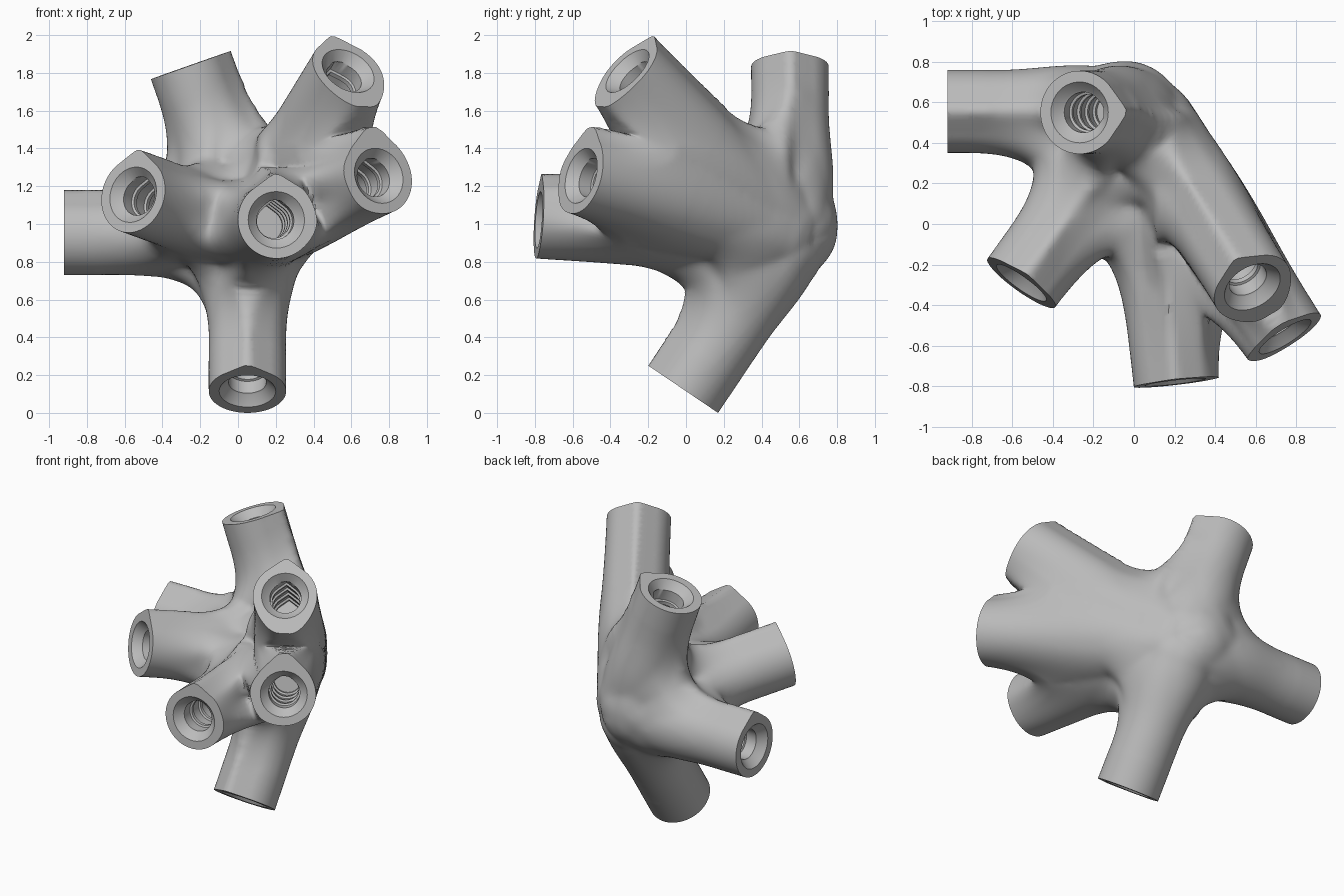
import bpy, bmesh, math
from mathutils import Vector

cube = bpy.data.objects.get("Cube")
if cube:
    bpy.data.objects.remove(cube, do_unlink=True)

HUB = Vector((0.05, 0.555, 0.935))
R = 0.205                    # socket outer radius
TIP = math.radians(37)       # half angle of the teardrop ridge
ROUND = 0.015                # softness of the ridge
START = 0.12                 # where each socket begins, measured from the hub
BLEND = 0.4                  # fillet size between sockets
CORE = Vector((-0.1, 0.0, 0.06))   # swollen centre, relative to the hub
CORE_R = 0.245

# Centre of each socket mouth; every axis runs back to the hub
MOUTHS = [(-0.92, 0.555, 0.935), (-0.268, 0.55, 1.835), (0.583, -0.31, 1.81),
          (0.745, -0.555, 1.255), (0.203, -0.78, 1.022), (-0.555, -0.29, 1.155),
          (0.05, 0.0, 0.115)]


def make_arm(mouth):
    axis = Vector(mouth) - HUB
    length = axis.length
    axis.normalize()
    up = (Vector((0, 0, 1)) - axis * axis.z).normalized()
    return axis, up, axis.cross(up), length


ARMS = [make_arm(m) for m in MOUTHS]


def add_lathe(bm, arm, profile, sides=40):
    """Closed solid along an arm; profile rows are (distance, radius, pointed)."""
    axis, up, side, _ = arm
    rings = []
    for t, r, pointed in profile:
        ring = []
        for i in range(sides):
            a = 2 * math.pi * i / sides
            off = min(a, 2 * math.pi - a)
            rad = r / math.cos(TIP - off) if pointed and off < TIP else r
            ring.append(bm.verts.new(HUB + axis * t + (up * math.cos(a) + side * math.sin(a)) * rad))
        rings.append(ring)
    for lo, hi in zip(rings, rings[1:]):
        for i in range(sides):
            j = (i + 1) % sides
            bm.faces.new((lo[i], lo[j], hi[j], hi[i]))
    bm.faces.new(rings[0][::-1])
    bm.faces.new(rings[-1])


def to_object(bm, name):
    bmesh.ops.recalc_face_normals(bm, faces=bm.faces[:])
    mesh = bpy.data.meshes.new(name)
    bm.to_mesh(mesh)
    bm.free()
    obj = bpy.data.objects.new(name, mesh)
    bpy.context.collection.objects.link(obj)
    return obj


def bake(obj):
    """Replace the mesh with its modified result."""
    bpy.context.view_layer.update()
    graph = bpy.context.evaluated_depsgraph_get()
    mesh = bpy.data.meshes.new_from_object(obj.evaluated_get(graph))
    obj.modifiers.clear()
    obj.data = mesh


def arm_field(p, arm):
    """Distance and outward direction for one teardrop socket."""
    axis, up, side, _ = arm
    t = p.dot(axis)
    q = p - axis * max(t, START)
    size = max(q.length, 1e-5)
    tip = TIP * min(max((t - START) / 0.3, 0.0), 1.0)
    u = q.dot(up)
    if t > START and u > size * math.cos(tip):
        s = q.dot(side)
        soft = math.hypot(s, ROUND)
        n = up * math.cos(tip) + side * (math.sin(tip) * s / soft)
        return u * math.cos(tip) + soft * math.sin(tip) - R, n
    return size - R, q / size


def body_field(p):
    """Filleted union of core and sockets; fillets tighten in narrow forks."""
    c = p - CORE
    parts = [arm_field(p, arm) for arm in ARMS] + [(c.length - CORE_R, c.normalized())]
    near = sorted(parts, key=lambda f: f[0])[:4]
    best, grad = near[0]
    for i in range(len(near)):
        for a, ga in near[:i]:
            b, gb = near[i]
            h = BLEND - (b - a)
            if h > 0:
                facing = ga.dot(gb)
                fill = 1 - facing if facing > 0 else 1 + facing ** 3
                f = a - h * h / (4 * BLEND) * fill
                if f < best:
                    w = h / (2 * BLEND)
                    best, grad = f, ga * (1 - w) + gb * w
    if grad.length < 0.2:
        return best, None
    return best, grad.normalized()


# Rough body: flared tubes fused by a voxel remesh
bm = bmesh.new()
for arm in ARMS:
    add_lathe(bm, arm, [(0, 0.3, False), (arm[3] + 0.13, 0.22, False)], 24)
body = to_object(bm, "hub_connector")
remesh = body.modifiers.new("fuse", 'REMESH')
remesh.mode = 'VOXEL'
remesh.voxel_size = 0.026
bake(body)

# Settle the rough body onto the filleted shape
bm = bmesh.new()
bm.from_mesh(body.data)
for step in range(6):
    for v in bm.verts:
        p = v.co - HUB
        if any(p.dot(a[0]) > a[3] + 0.06 and (p - a[0] * p.dot(a[0])).length < 0.32 for a in ARMS):
            continue
        f, g = body_field(p)
        if g:
            v.co -= g * max(-0.08, min(0.08, f))
    if step < 5:
        bmesh.ops.smooth_vert(bm, verts=bm.verts[:], factor=0.5,
                              use_axis_x=True, use_axis_y=True, use_axis_z=True)
# Relax the creases where three fillets meet near the hub
core = [v for v in bm.verts if (v.co - HUB).length < 0.8]
for step in range(4):
    bmesh.ops.smooth_vert(bm, verts=core, factor=0.5,
                          use_axis_x=True, use_axis_y=True, use_axis_z=True)
bm.to_mesh(body.data)
bm.free()

# Cutter: trims each mouth flat, then sinks a countersink and a ribbed bore
bm = bmesh.new()
for arm in ARMS:
    end = arm[3]
    profile = [(end + 0.3, 0.38, False), (end, 0.38, False),
               (end, 0.15, False), (end - 0.05, 0.108, False)]
    t = end - 0.05
    for k in range(4):
        profile += [(t - 0.005, 0.1, True), (t - 0.08, 0.1, True),
                    (t - 0.085, 0.088, True), (t - 0.11, 0.088, True)]
        t -= 0.115
    add_lathe(bm, arm, profile)
cutter = to_object(bm, "socket_cutter")
cutter.hide_render = True
cut = body.modifiers.new("sockets", 'BOOLEAN')
cut.operation = 'DIFFERENCE'
cut.solver = 'EXACT'
cut.object = cutter
bake(body)
bpy.data.objects.remove(cutter, do_unlink=True)

# Plain grey material
grey = bpy.data.materials.new("plain grey")
grey.use_nodes = True
colour = (0.5, 0.5, 0.5, 1)
grey.diffuse_color = colour
grey.node_tree.nodes["Principled BSDF"].inputs["Base Color"].default_value = colour
body.data.materials.clear()
body.data.materials.append(grey)

bpy.ops.object.select_all(action='DESELECT')
body.select_set(True)
bpy.context.view_layer.objects.active = body
bpy.ops.object.shade_smooth_by_angle(angle=math.radians(48))
